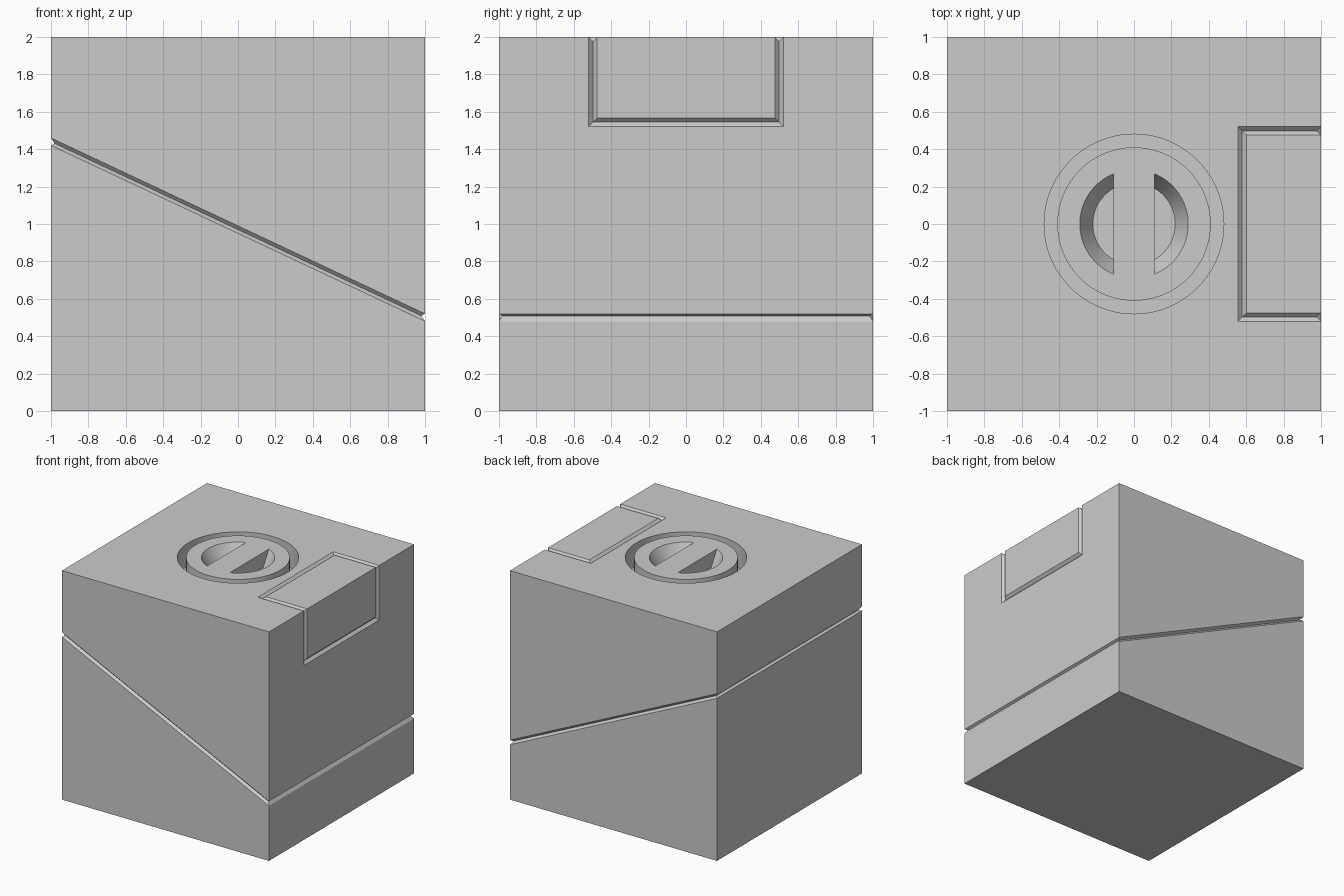
import bpy, bmesh, math

if "Cube" in bpy.data.objects:
    bpy.data.objects.remove(bpy.data.objects["Cube"])

W = 0.0225  # half width and depth of the V grooves


def finish(bm, name):
    bmesh.ops.recalc_face_normals(bm, faces=bm.faces[:])
    me = bpy.data.meshes.new(name)
    bm.to_mesh(me)
    bm.free()
    ob = bpy.data.objects.new(name, me)
    bpy.context.collection.objects.link(ob)
    return ob


def skin(bm, loops, closed=False):
    """Quads between successive closed vertex loops."""
    pairs = list(zip(loops, loops[1:] + loops[:1])) if closed else list(zip(loops, loops[1:]))
    for a, b in pairs:
        n = len(a)
        for i in range(n):
            bm.faces.new((a[i], a[(i + 1) % n], b[(i + 1) % n], b[i]))


# Cube body with a slanted V groove running around all four sides
def make_body():
    bm = bmesh.new()

    def level(z_left, z_right, s=1.0):
        slope = (z_right - z_left) / 2
        mid = (z_right + z_left) / 2
        return [bm.verts.new((x * s, y * s, mid + slope * x * s))
                for x, y in ((-1, -1), (1, -1), (1, 1), (-1, 1))]

    loops = [level(0, 0), level(1.42, 0.48), level(1.44, 0.50, 0.98),
             level(1.46, 0.52), level(2, 2)]
    skin(bm, loops)
    bm.faces.new(loops[0])
    bm.faces.new(loops[-1])
    return finish(bm, "cube_body")


# U-shaped V groove: limit is its distance from the centre, place maps to 3D
def u_groove(name, limit, place):
    bm = bmesh.new()
    loops = []
    for i in range(4):
        side = -1 if i < 2 else 1
        loop = []
        for off, depth in ((2 * W, -W), (0, W), (-2 * W, -W)):
            a = 1.1 if i in (0, 3) else limit - off
            loop.append(bm.verts.new(place(a, side * (0.4975 + off), depth)))
        loops.append(loop)
    skin(bm, loops)
    bm.faces.new(loops[0])
    bm.faces.new(loops[-1])
    return finish(bm, name)


# Ring-shaped channel around the dial
def ring_channel():
    bm = bmesh.new()
    n = 96
    loops = [[bm.verts.new((r * math.cos(2 * math.pi * i / n),
                            r * math.sin(2 * math.pi * i / n), z)) for i in range(n)]
             for r, z in ((0.48, 2.1), (0.48, 1.8), (0.41, 1.8), (0.41, 2.1))]
    skin(bm, loops, closed=True)
    return finish(bm, "ring_cutter")


# Half-round tapered finger recess on one side of the grip bar
def finger_recess(side):
    bm = bmesh.new()
    depth, lift = 0.13, 0.05
    n = 64
    top_r = 0.29 + 0.07 * lift / depth
    loops = [[bm.verts.new((r * math.cos(2 * math.pi * i / n),
                            r * math.sin(2 * math.pi * i / n), z)) for i in range(n)]
             for r, z in ((0.22, 2 - depth), (top_r, 2 + lift))]
    skin(bm, loops)
    bm.faces.new(loops[0])
    bm.faces.new(loops[1])
    bmesh.ops.bisect_plane(bm, geom=bm.verts[:] + bm.edges[:] + bm.faces[:],
                           plane_co=(side * 0.11, 0, 0), plane_no=(side, 0, 0),
                           clear_inner=True)
    bmesh.ops.holes_fill(bm, edges=[e for e in bm.edges if e.is_boundary], sides=0)
    return finish(bm, "recess_cutter")


body = make_body()
cutters = [
    u_groove("panel_top_cutter", 0.578, lambda a, b, d: (a, b, 2 - d)),
    u_groove("panel_side_cutter", 0.455, lambda a, b, d: (1 - d, b, 1 + a)),
    ring_channel(), finger_recess(-1), finger_recess(1),
]
# the side groove is measured from its own lower limit
for v in cutters[1].data.vertices:
    if v.co.z < 2.05:
        v.co.z += 1.545 - 1.455

# Cut everything into the body
bpy.context.view_layer.objects.active = body
body.select_set(True)
for c in cutters:
    c.hide_render = True
    m = body.modifiers.new(c.name, "BOOLEAN")
    m.operation = "DIFFERENCE"
    m.solver = "EXACT"
    m.object = c
    bpy.ops.object.modifier_apply(modifier=m.name)
    bpy.data.objects.remove(c)

bpy.ops.object.shade_smooth_by_angle(angle=math.radians(20))
